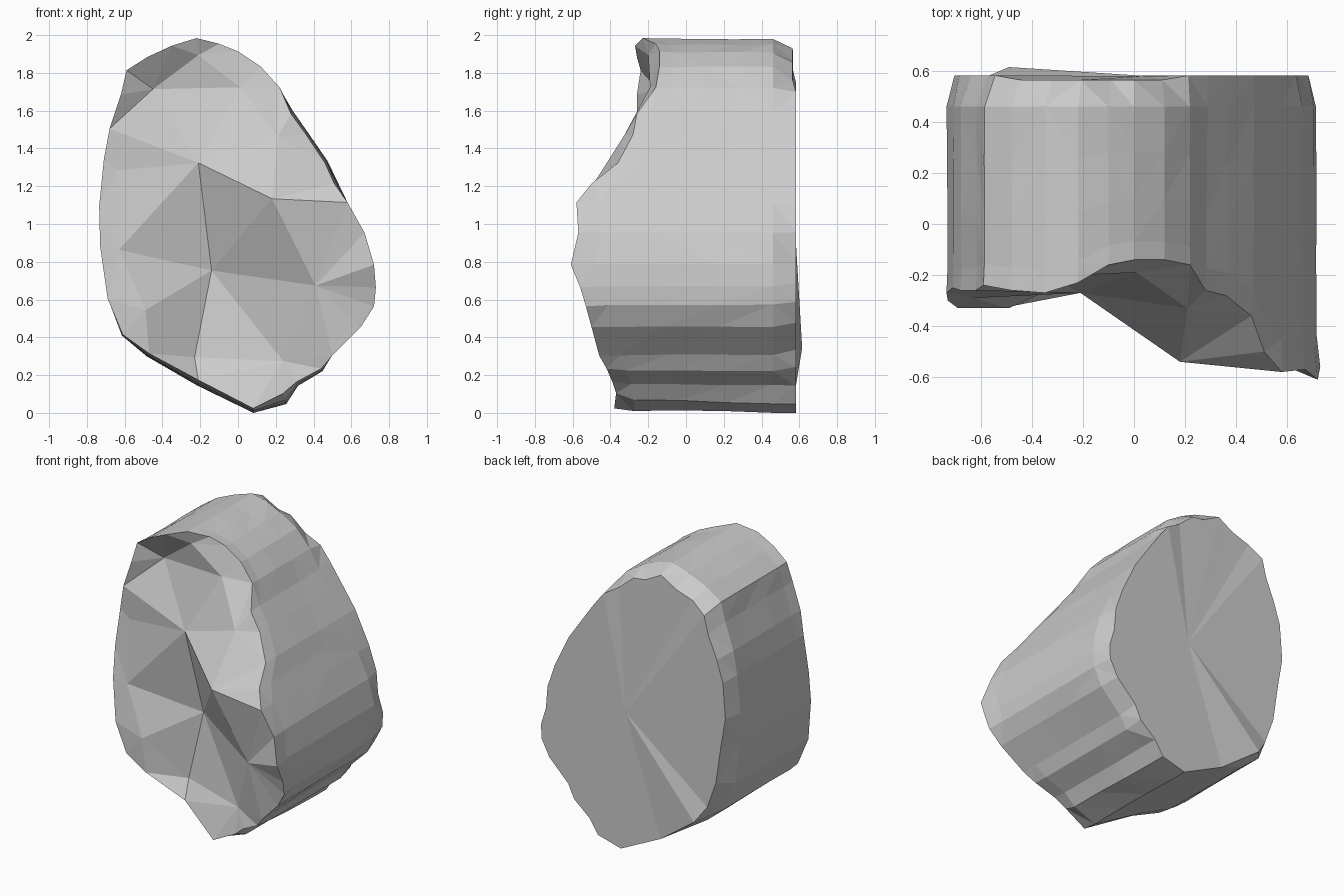
import bpy, bmesh, random
from mathutils import Vector
from mathutils.geometry import delaunay_2d_cdt

if "Cube" in bpy.data.objects:
    bpy.data.objects.remove(bpy.data.objects["Cube"])

random.seed(4)

# Outline of the rock seen from the front: x, z, y of the broken front rim
RIM = [(.08, .04, -.38), (.24, .12, -.37), (.31, .18, -.39), (.44, .25, -.42),
       (.50, .32, -.46), (.65, .47, -.50), (.72, .58, -.53), (.73, .68, -.56),
       (.72, .80, -.61), (.67, .97, -.57), (.58, 1.13, -.58), (.51, 1.23, -.50),
       (.46, 1.34, -.36), (.36, 1.49, -.28), (.28, 1.60, -.26), (.22, 1.74, -.16),
       (.12, 1.85, -.14), (0, 1.93, -.14), (-.10, 1.97, -.16), (-.22, 2.0, -.23),
       (-.35, 1.96, -.27), (-.48, 1.90, -.26), (-.59, 1.83, -.24), (-.62, 1.70, -.26),
       (-.68, 1.52, -.26), (-.71, 1.36, -.25), (-.735, 1.11, -.27), (-.73, .90, -.30),
       (-.69, .62, -.33), (-.61, .43, -.33), (-.47, .33, -.32), (-.21, .19, -.27)]
# Peaks and hollows of the broken front face: x, z, y
FACE = [(-.21, 1.34, -.27), (.18, 1.15, -.54), (-.14, .77, -.17), (.41, .69, -.48),
        (-.49, .56, -.33), (.24, .29, -.34), (-.45, 1.73, -.15), (.01, 1.74, -.19),
        (-.21, 1.91, -.20), (-.23, .31, -.20), (.21, 1.48, -.33), (-.63, .88, -.29),
        (-.64, 1.30, -.25)]
# Where the wall swells (or tapers) behind the rim
SWELL = {0: .025, 1: .065, 2: .025, 3: .02, 11: .035, 12: .03, 13: .025, 14: .03,
         6: -.015, 7: -.02, 8: -.02, 9: -.015, 29: .015, 30: .03, 31: .035}
SHARP = {0, 1, 2, 10, 11, 12, 13, 14, 31}      # unbevelled back edge
n = len(RIM)
bm = bmesh.new()

# Front face: triangulated facets
pts = RIM + FACE
co, _, tris, *_ = delaunay_2d_cdt([Vector(p[:2]) for p in pts],
                                  [(i, (i + 1) % n) for i in range(n)], [], 1, 1e-5)
verts = [bm.verts.new((x, y, z)) for x, z, y in pts]
for t in tris:
    bm.faces.new([verts[i] for i in t])


def bridge(a, b):
    for i in range(n):
        j = (i + 1) % n
        bm.faces.new((a[i], a[j], b[j], b[i]))


# Side wall: slightly wavy rings running to the back
prev = verts[:n]
for f in (.12, .4, .7, 1):
    ring = []
    for i, (x, z, y) in enumerate(RIM):
        k = 1 + SWELL.get(i, 0) * (.6 + .4 * f) - random.uniform(0, .008)
        ring.append(bm.verts.new((x * k, y + (.46 - y) * f, 1 + (z - 1) * k)))
    bridge(prev, ring)
    prev = ring

# Back edge: chipped bevel, sharp along the upper right and the bottom
ring = []
for i, (x, z, y) in enumerate(RIM):
    k = 1 + SWELL.get(i, 0) - (0 if i in SHARP else random.uniform(.03, .09))
    back = .565 if 16 <= i <= 21 else .582
    ring.append(bm.verts.new((x * k, back, 1 + (z - 1) * k)))
ring[30].co = (-.49, .615, .36)
bridge(prev, ring)

# Back face: flat fan with one raised sliver
centre = bm.verts.new((.05, .58, .95))
for i in range(n):
    bm.faces.new((ring[i], ring[(i + 1) % n], centre))

bmesh.ops.triangulate(bm, faces=[f for f in bm.faces if len(f.verts) > 3])
bmesh.ops.recalc_face_normals(bm, faces=bm.faces)
low = min(v.co.z for v in bm.verts)
for v in bm.verts:
    v.co.z -= low

mesh = bpy.data.meshes.new("rock")
bm.to_mesh(mesh)
bm.free()
bpy.context.collection.objects.link(bpy.data.objects.new("rock", mesh))
